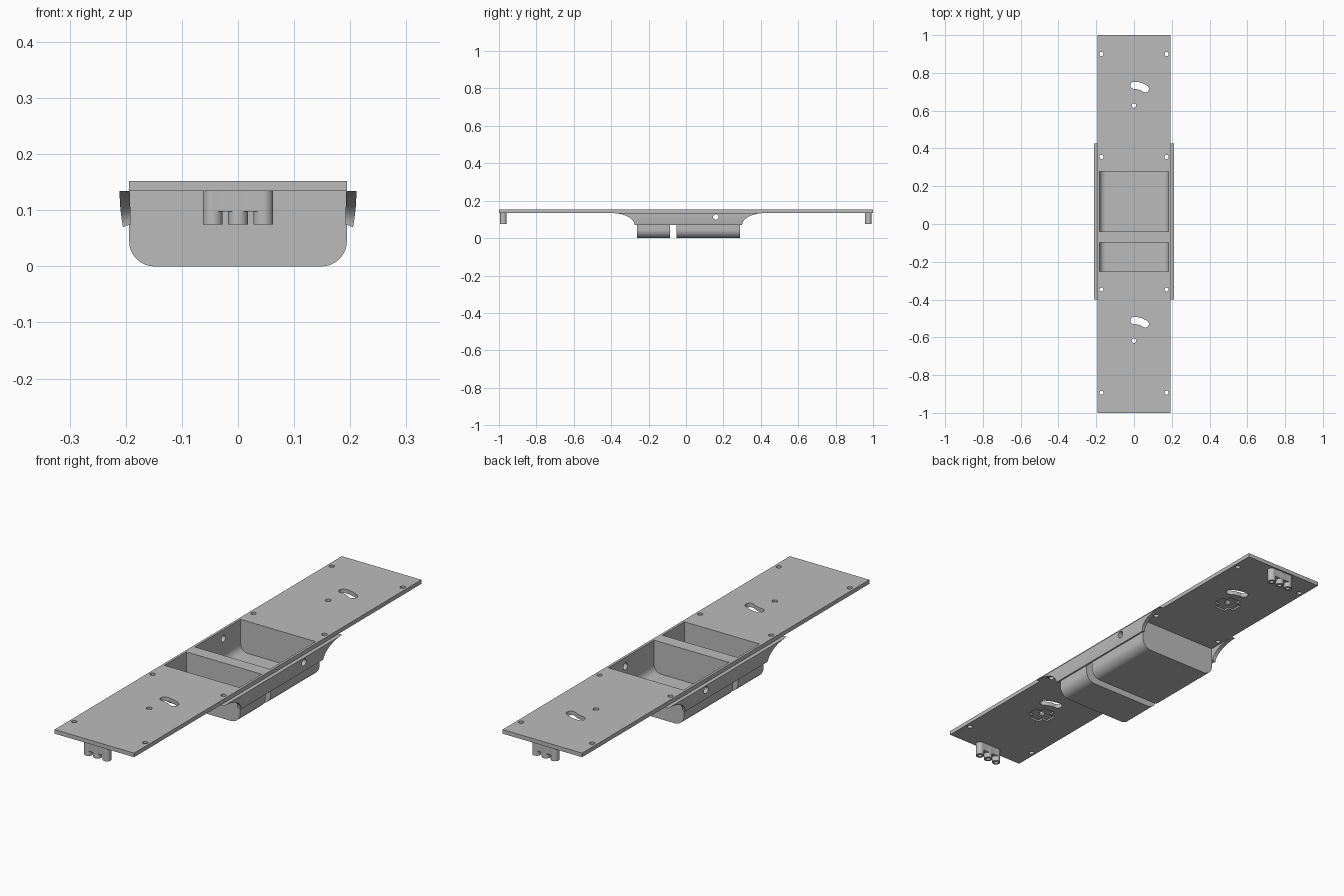
import bpy, bmesh
from math import sin, cos, pi, radians

cube = bpy.data.objects.get("Cube")
if cube:
    bpy.data.objects.remove(cube, do_unlink=True)

GREY = (0.5, 0.5, 0.5, 1)
grey = bpy.data.materials.new("plain grey")
grey.diffuse_color = GREY
grey.use_nodes = True
for node in grey.node_tree.nodes:
    if node.type == 'BSDF_PRINCIPLED':
        node.inputs["Base Color"].default_value = GREY

PLATE_W, PLATE_LOW, PLATE_TOP = 0.194, 0.134, 0.152


def arc(cx, cy, r, start, end, n=12):
    angles = [radians(start + (end - start) * i / n) for i in range(n + 1)]
    return [(cx + r * cos(a), cy + r * sin(a)) for a in angles]


def circle(cx, cy, r, n=24):
    return arc(cx, cy, r, 0, 360, n)[:-1]


def rect(x0, x1, y0, y1):
    return [(x0, y0), (x1, y0), (x1, y1), (x0, y1)]


def prism(bm, outline, axis, lo, hi):
    """Extrude a closed outline along one axis."""
    place = {'x': lambda a, b, c: (c, a, b),
             'y': lambda a, b, c: (a, c, b),
             'z': lambda a, b, c: (a, b, c)}[axis]
    rings = [[bm.verts.new(place(a, b, c)) for a, b in outline] for c in (lo, hi)]
    loft(bm, rings)


def loft(bm, rings):
    faces = [bm.faces.new(rings[0]), bm.faces.new(rings[-1])]
    for low, high in zip(rings, rings[1:]):
        for i in range(len(low)):
            j = (i + 1) % len(low)
            faces.append(bm.faces.new((low[i], low[j], high[j], high[i])))
    bmesh.ops.recalc_face_normals(bm, faces=faces)


def finish(name, bm):
    mesh = bpy.data.meshes.new(name)
    bm.to_mesh(mesh)
    bm.free()
    mesh.materials.append(grey)
    obj = bpy.data.objects.new(name, mesh)
    bpy.context.collection.objects.link(obj)
    return obj


def solid(name, *prisms):
    bm = bmesh.new()
    for p in prisms:
        prism(bm, *p)
    return finish(name, bm)


def combine(obj, *prisms, operation='DIFFERENCE'):
    """Boolean the prisms with an object and bake the result."""
    tool = solid("helper", *prisms)
    mod = obj.modifiers.new("boolean", 'BOOLEAN')
    mod.operation, mod.solver, mod.object = operation, 'EXACT', tool
    bpy.context.view_layer.update()
    deps = bpy.context.evaluated_depsgraph_get()
    baked = bpy.data.meshes.new_from_object(obj.evaluated_get(deps))
    obj.modifiers.clear()
    obj.data = baked
    bpy.data.objects.remove(tool, do_unlink=True)


def u_profile(half, bottom, top, r):
    return ([(half, top), (-half, top)]
            + arc(-half + r, bottom + r, r, 180, 270)
            + arc(half - r, bottom + r, r, 270, 360))


# Pockets: outer y range of each hanging tray
WALL = 0.011
trays = {"front_tray": (-0.262, -0.086), "rear_tray": (-0.05, 0.29)}
pockets = [(u_profile(PLATE_W - WALL, WALL, 0.2, 0.034), 'y', y0 + WALL, y1 - WALL)
           for y0, y1 in trays.values()]

# Long mounting plate with screw holes, pivots and curved slots
plate = solid("mounting_plate",
              (rect(-PLATE_W, PLATE_W, -1, 1), 'z', PLATE_LOW, PLATE_TOP))
holes = [circle(x, y, 0.011) for x in (-0.173, 0.173)
         for y in (-0.893, -0.347, 0.355, 0.9)]
for pivot in (-0.618, 0.627):
    holes.append(circle(0, pivot, 0.012))
    tip = radians(56)
    R, r = 0.107, 0.019
    holes.append(arc(0, pivot, R + r, 56, 90)
                 + arc(0, pivot + R, r, 90, 270)
                 + arc(0, pivot, R - r, 90, 56)
                 + arc(R * cos(tip), pivot + R * sin(tip), r, 236, 416)[1:-1])
combine(plate, *pockets)
combine(plate, *[(h, 'z', 0.1, 0.2) for h in holes])

# Cross shaped recesses under the pivots
L, w = 0.052, 0.026
cross = [(L, -w), (L, w), (w, w), (w, L), (-w, L), (-w, w),
         (-L, w), (-L, -w), (-w, -w), (-w, -L), (w, -L), (w, -w)]
combine(plate, *[([(x, y + p) for x, y in cross], 'z', 0.12, 0.142)
                 for p in (-0.618, 0.627)])

# Hanging trays with rounded lower sides
wire_hole = (circle(0.16, 0.113, 0.015), 'x', -0.3, 0.3)
parts = [plate]
for (name, (y0, y1)), pocket in zip(trays.items(), pockets):
    tray = solid(name, (u_profile(PLATE_W, 0, PLATE_LOW, 0.045), 'y', y0, y1))
    combine(tray, pocket)
    if name == "rear_tray":
        combine(tray, wire_hole)
    parts.append(tray)

# Side skirts sweeping up to the plate at both ends
DROP = 0.064
for name, side in (("left_skirt", 1), ("right_skirt", -1)):
    bm = bmesh.new()
    rings = []
    steps = 14
    for i in range(steps + 1):
        t = pi / 2 * i / steps
        drop = DROP * (1 - cos(t))
        z = PLATE_LOW - drop
        outer = 0.211 - 0.006 * (drop / DROP) ** 2
        inner = 0.193 - 0.002 * (drop / DROP)
        front, back = -0.40 + 0.125 * sin(t), 0.425 - 0.125 * sin(t)
        lift = 0.005 * drop / DROP
        rings.append([bm.verts.new((side * x, y, zz)) for x, y, zz in (
            (inner, front, z + lift), (outer, front, z),
            (outer, back, z), (inner, back, z + lift))])
    loft(bm, rings)
    skirt = finish(name, bm)
    combine(skirt, wire_hole)
    parts.append(skirt)

# Three post sockets under each end
for name, y in (("front_connector", -0.977), ("rear_connector", 0.975)):
    posts = (-0.045, 0, 0.045)
    block = solid(name, (rect(-0.045, 0.045, y - 0.0175, y + 0.0175),
                         'z', 0.098, 0.135))
    combine(block, *[(circle(x, y, 0.0178), 'z', 0.075, 0.135) for x in posts],
            operation='UNION')
    combine(block, *[(circle(x, y, 0.009), 'z', 0.06, 0.11) for x in posts])
    parts.append(block)

# Smooth the rounded faces, keep edges crisp
bpy.ops.object.select_all(action='DESELECT')
for part in parts:
    part.select_set(True)
bpy.context.view_layer.objects.active = plate
bpy.ops.object.shade_smooth_by_angle(angle=radians(30))
